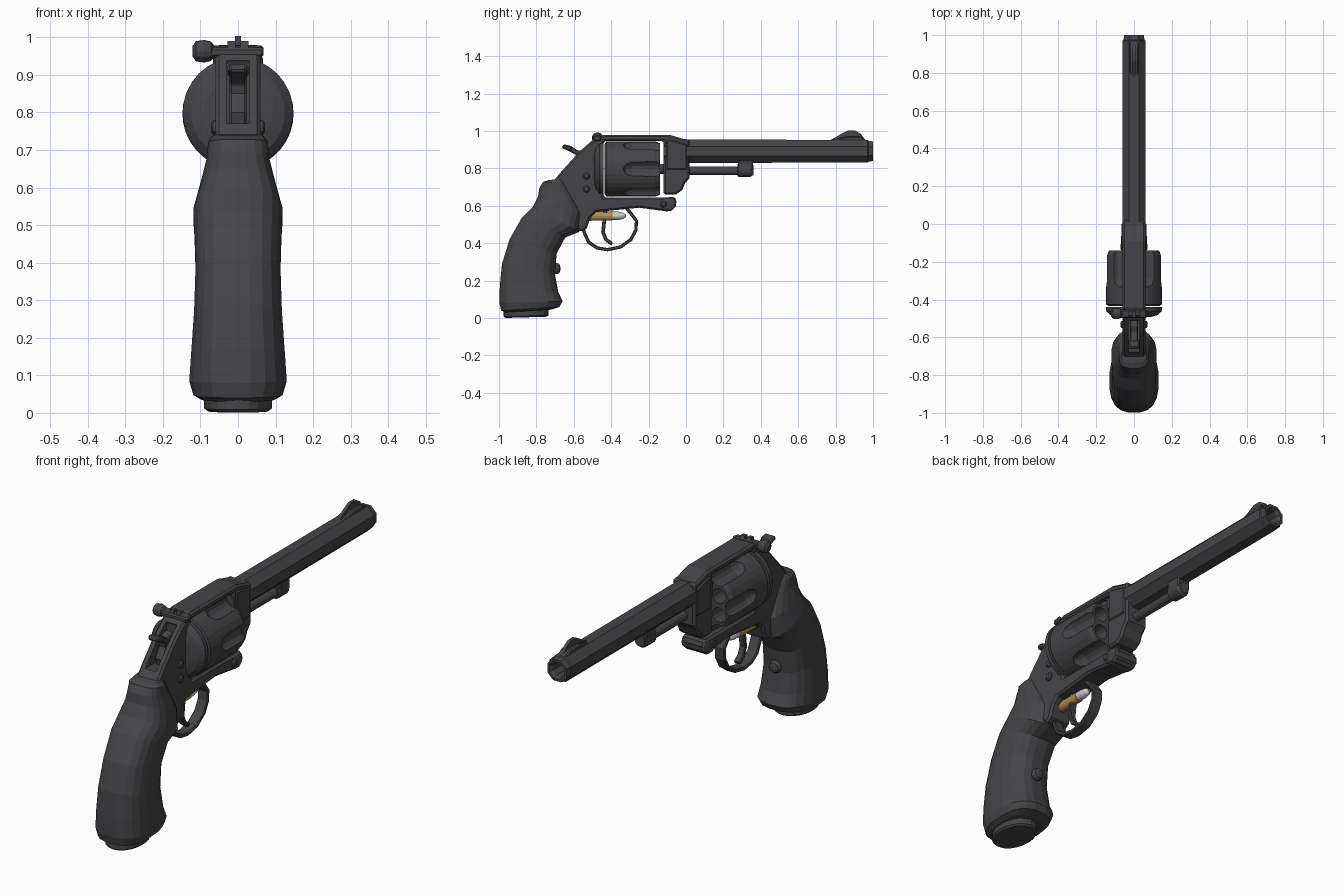
import bpy, bmesh, math
from mathutils import Vector


def material(name, c):
    m = bpy.data.materials.new(name)
    m.diffuse_color = (*c, 1)
    return m


STEEL = material("dark_steel", (0.06, 0.06, 0.065))
BRASS = material("brass", (0.42, 0.29, 0.08))
LEAD = material("lead", (0.6, 0.6, 0.58))


def finish(name, bm, mat=STEEL, bevel=0.0, segments=1):
    bmesh.ops.remove_doubles(bm, verts=bm.verts, dist=1e-5)
    bmesh.ops.recalc_face_normals(bm, faces=bm.faces)
    me = bpy.data.meshes.new(name)
    bm.to_mesh(me)
    bm.free()
    me.materials.append(mat)
    ob = bpy.data.objects.new(name, me)
    bpy.context.collection.objects.link(ob)
    if bevel:
        b = ob.modifiers.new("bevel", 'BEVEL')
        b.width, b.segments, b.limit_method = bevel, segments, 'ANGLE'
        b.angle_limit = math.radians(50)
    return ob


def skin(bm, rings, cap=True):
    """Join equal-length closed rings of points with quads."""
    rows = [[bm.verts.new(p) for p in r] for r in rings]
    n = len(rows[0])
    for a, b in zip(rows, rows[1:]):
        for i in range(n):
            bm.faces.new((a[i], a[(i + 1) % n], b[(i + 1) % n], b[i]))
    if cap:
        bm.faces.new(rows[0])
        bm.faces.new(rows[-1])


def prism(name, pts, x0, x1, **kw):
    """Side profile (y, z) extruded across x."""
    bm = bmesh.new()
    skin(bm, [[(x, y, z) for y, z in pts] for x in (x0, x1)])
    return finish(name, bm, **kw)


def lathe_into(bm, profile, cx, cz, n, axis='Y', phase=0.0):
    """Profile (radius, position) turned about an axis."""
    rings = []
    for r, p in profile:
        ring = []
        for i in range(n):
            a = 2 * math.pi * (i + phase) / n
            u, v = r * math.cos(a), r * math.sin(a)
            ring.append((cx + u, p, cz + v) if axis == 'Y' else (p, cx + u, cz + v))
        rings.append(ring)
    skin(bm, rings)


def lathe(name, profile, cx, cz, n=24, axis='Y', phase=0.0, **kw):
    bm = bmesh.new()
    lathe_into(bm, profile, cx, cz, n, axis, phase)
    return finish(name, bm, **kw)


def ribbon(name, path, thick, half):
    """Curved strip following a (y, z) path."""
    pts = [Vector(p) for p in path]
    left, right = [], []
    for i, p in enumerate(pts):
        d = (pts[min(i + 1, len(pts) - 1)] - pts[max(i - 1, 0)]).normalized()
        nrm = Vector((-d.y, d.x)) * thick / 2
        left.append(p + nrm)
        right.append(p - nrm)
    return prism(name, left + right[::-1], -half, half, bevel=0.004)


def cut(ob, cutter):
    cutter.hide_render = True
    cutter.hide_viewport = True
    m = ob.modifiers.new("cut", 'BOOLEAN')
    m.object, m.operation, m.solver = cutter, 'DIFFERENCE', 'EXACT'


# Barrel: octagonal with crowned muzzle and bore
k = 1 / math.cos(math.pi / 8)
lathe("barrel", [(0.035, 0.86), (0.035, 0.985), (0.044, 1.0), (0.052 * k, 1.0), (0.056 * k, 0.975),
                 (0.061 * k, 0.97), (0.062 * k, 0.0), (0.062 * k, -0.12)], 0, 0.892, n=8, phase=0.5)

# Frame: strap, front block, lower beam and rear in one outline
frame = prism("frame", [
    (-0.72, 0.72), (-0.665, 0.785), (-0.62, 0.835), (-0.57, 0.89), (-0.49, 0.96), (-0.44, 0.98),
    (-0.09, 0.98), (-0.01, 0.957), (0.02, 0.955), (0.02, 0.75), (-0.005, 0.72), (-0.02, 0.685),
    (-0.055, 0.66), (-0.12, 0.66), (-0.12, 0.946), (-0.44, 0.946), (-0.44, 0.646), (-0.09, 0.646),
    (-0.06, 0.65), (-0.05, 0.62), (-0.065, 0.585), (-0.1, 0.57), (-0.25, 0.59), (-0.48, 0.567),
    (-0.51, 0.54), (-0.53, 0.48), (-0.56, 0.46), (-0.62, 0.5), (-0.7, 0.65)],
    -0.06, 0.06, bevel=0.01)
cut(frame, prism("hammer_slot_cutter", [(-0.8, 0.77), (-0.51, 0.77), (-0.51, 0.93), (-0.55, 1.0),
                                        (-0.8, 1.0)], -0.03, 0.03))
prism("barrel_housing", [(-0.12, 0.965), (-0.08, 0.965), (0.02, 0.94), (0.02, 0.78), (-0.12, 0.78)],
      -0.066, 0.066, bevel=0.02)
prism("frame_nose", [(-0.13, 0.64), (-0.07, 0.647), (-0.05, 0.625), (-0.055, 0.595), (-0.08, 0.573),
                     (-0.13, 0.575)], -0.068, 0.068, bevel=0.02, segments=2)

# Cylinder with six flutes and six chambers
AX = 0.797
drum = lathe("cylinder", [(0.135, -0.435), (0.148, -0.425), (0.148, -0.165), (0.138, -0.14)],
             0, AX, n=36)
bm = bmesh.new()
for i in range(6):
    a, b = math.radians(60 * i), math.radians(60 * i + 30)
    lathe_into(bm, [(0.012, -0.335), (0.032, -0.32), (0.043, -0.29), (0.045, -0.1)],
               0.16 * math.cos(a), AX + 0.16 * math.sin(a), 14)
    lathe_into(bm, [(0.036, -0.36), (0.036, -0.1)],
               0.093 * math.cos(b), AX + 0.093 * math.sin(b), 14)
cut(drum, finish("flute_and_chamber_cutter", bm))
lathe("cylinder_pin", [(0.028, -0.2), (0.028, -0.1)], 0, AX, n=12)
lathe("recoil_shield", [(0.09, -0.492), (0.125, -0.482), (0.147, -0.462), (0.147, -0.44)], 0, 0.8, n=32)

# Ejector rod and its lug under the barrel
lathe("ejector_rod", [(0.023, 0.0), (0.023, 0.3)], 0, 0.787, n=12)
lathe("ejector_tip", [(0.03, 0.275), (0.037, 0.282), (0.037, 0.345), (0.027, 0.36)], 0, 0.792, n=16)
prism("ejector_lug", [(0.277, 0.85), (0.277, 0.79), (0.358, 0.79), (0.358, 0.85)], -0.034, 0.034, bevel=0.006)

# Front sight: ramp plus thin blade
prism("front_sight_base", [(0.76, 0.945), (0.86, 0.972), (0.93, 0.972), (0.975, 0.945)],
      -0.025, 0.025, bevel=0.006)
prism("front_sight_blade", [(0.77, 0.95), (0.83, 0.985), (0.865, 1.003), (0.905, 1.003), (0.935, 0.985),
                            (0.96, 0.95)], -0.008, 0.008)

# Rear sight: crossbar, leaf and side knob
prism("rear_sight_bar", [(-0.497, 0.947), (-0.497, 0.972), (-0.455, 0.98), (-0.455, 0.947)],
      -0.085, 0.068, bevel=0.006)
for s in (-1, 1):
    prism("rear_sight_leaf", [(-0.49, 0.97), (-0.485, 0.99), (-0.465, 0.99), (-0.455, 0.97)],
          *sorted((s * 0.007, s * 0.028)))
lathe("rear_sight_knob", [(0.014, -0.121), (0.027, -0.112), (0.03, -0.09), (0.026, -0.072),
                          (0.014, -0.062)], -0.474, 0.963, n=12, axis='X')

# Hammer with thumb spur
prism("hammer", [(-0.6, 0.74), (-0.615, 0.8), (-0.585, 0.85), (-0.59, 0.875), (-0.625, 0.892),
                 (-0.665, 0.91), (-0.655, 0.928), (-0.615, 0.92), (-0.575, 0.893), (-0.535, 0.91),
                 (-0.5, 0.88), (-0.5, 0.74)], -0.022, 0.022, bevel=0.005)
prism("hammer_spur", [(-0.61, 0.892), (-0.662, 0.908), (-0.655, 0.93), (-0.615, 0.921)],
      -0.028, 0.028, bevel=0.006)

# Trigger and guard
ribbon("trigger_guard", [(-0.56, 0.52), (-0.545, 0.46), (-0.52, 0.405), (-0.475, 0.375), (-0.42, 0.366),
                         (-0.35, 0.38), (-0.295, 0.42), (-0.268, 0.47), (-0.265, 0.52), (-0.295, 0.56),
                         (-0.32, 0.59)], 0.018, 0.027)
ribbon("trigger", [(-0.43, 0.58), (-0.437, 0.52), (-0.444, 0.46), (-0.428, 0.42), (-0.395, 0.396)], 0.02, 0.016)

# Cartridge tucked under the frame
lathe("cartridge_case", [(0.027, -0.525), (0.027, -0.512), (0.024, -0.508), (0.024, -0.392)],
      0, 0.545, n=16, mat=BRASS)
lathe("cartridge_tip", [(0.022, -0.395), (0.022, -0.36), (0.017, -0.335), (0.006, -0.322)],
      0, 0.547, n=16, mat=LEAD)

# Grip: rounded sections (back y, back z, front y, front z, half width)
sections = [(-0.965, 0.03, -0.72, 0.045, 0.1), (-0.99, 0.04, -0.675, 0.06, 0.12),
            (-0.999, 0.08, -0.658, 0.09, 0.131), (-0.997, 0.17, -0.682, 0.14, 0.126),
            (-0.985, 0.29, -0.7, 0.24, 0.118), (-0.945, 0.42, -0.69, 0.345, 0.114),
            (-0.88, 0.535, -0.645, 0.43, 0.117), (-0.82, 0.595, -0.57, 0.46, 0.12),
            (-0.792, 0.65, -0.555, 0.56, 0.1), (-0.785, 0.695, -0.6, 0.65, 0.084),
            (-0.765, 0.728, -0.64, 0.715, 0.08), (-0.735, 0.738, -0.655, 0.745, 0.066)]
rings = []
for by, bz, fy, fz, w in sections:
    ring = []
    for i in range(20):
        a = 2 * math.pi * (i + 0.5) / 20
        c, s = math.cos(a), math.sin(a)
        t = 0.5 + 0.5 * math.copysign(abs(c) ** 0.75, c)
        ring.append((w * math.copysign(abs(s) ** 0.75, s), by + (fy - by) * t, bz + (fz - bz) * t))
    rings.append(ring)
bm = bmesh.new()
skin(bm, rings)
grip = finish("grip", bm)

# Butt cap and grip button
bm = bmesh.new()
skin(bm, [[(w * math.cos(a), -0.855 + d * math.sin(a), z + 0.03 * d * math.sin(a))
           for a in [2 * math.pi * i / 20 for i in range(20)]]
          for w, d, z in ((0.08, 0.11, 0.004), (0.09, 0.12, 0.012), (0.09, 0.12, 0.045))])
finish("butt_cap", bm)
lathe("grip_button", [(0.03, -0.73), (0.03, -0.69), (0.024, -0.677), (0.01, -0.672)], 0, 0.265, n=12)

# Side screws on both faces of the frame
for s in (-1, 1):
    for y, z in ((-0.532, 0.76), (-0.532, 0.69), (-0.12, 0.61)):
        lathe("frame_screw", [(0.019, s * 0.05), (0.019, s * 0.066), (0.012, s * 0.072)], y, z,
              n=12, axis='X')
